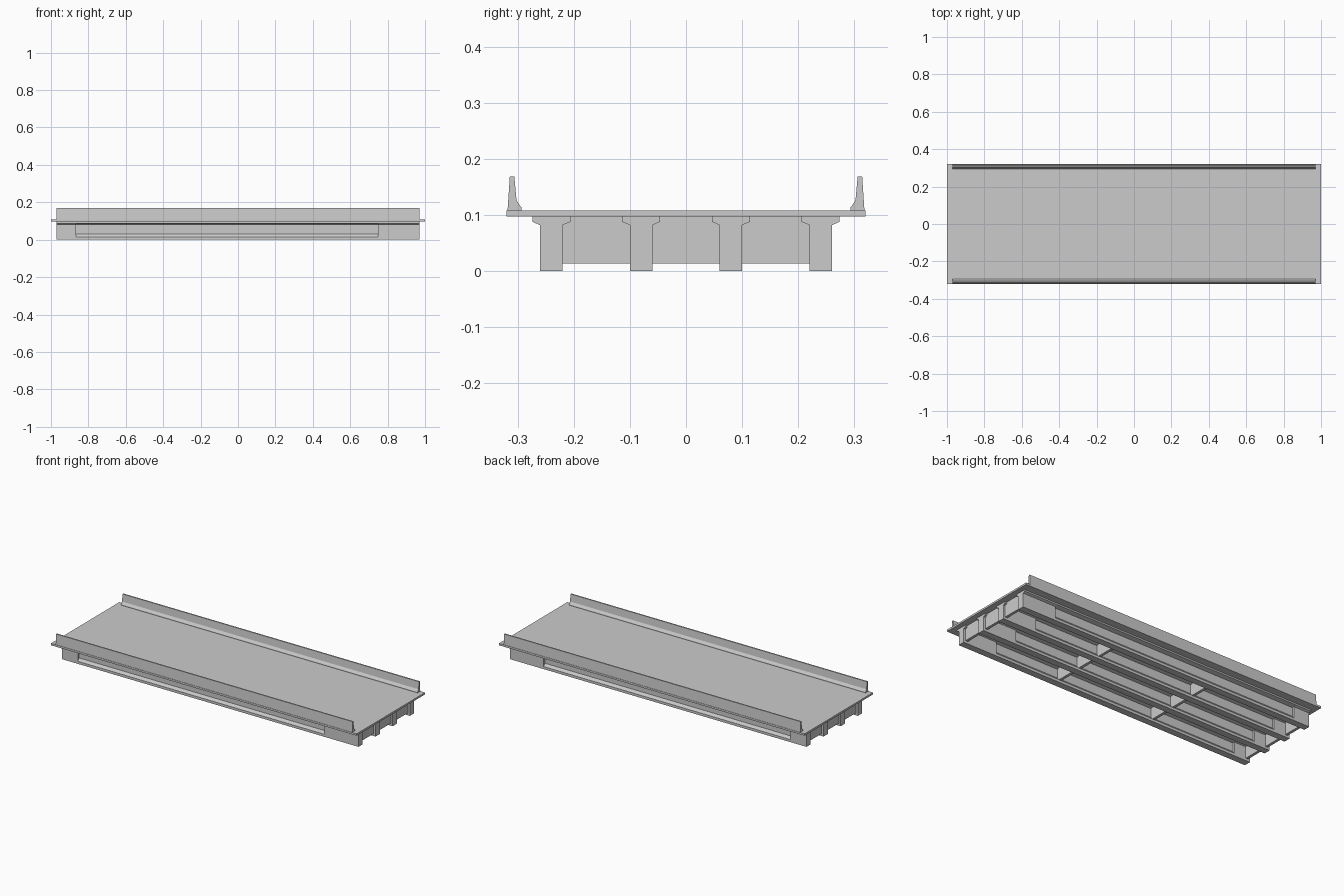
import bpy, bmesh

if "Cube" in bpy.data.objects:
    bpy.data.objects.remove(bpy.data.objects["Cube"])

GIRDER_Y = (-0.24, -0.08, 0.08, 0.24)


def loft(name, sections):
    """Skin a list of (x, [(y, z), ...]) sections that share a point count."""
    bm = bmesh.new()
    rings = [[bm.verts.new((x, y, z)) for y, z in pts] for x, pts in sections]
    n = len(rings[0])
    for a, b in zip(rings, rings[1:]):
        for i in range(n):
            j = (i + 1) % n
            bm.faces.new((a[i], a[j], b[j], b[i]))
    bm.faces.new(rings[0])
    bm.faces.new(rings[-1])
    bmesh.ops.remove_doubles(bm, verts=bm.verts[:], dist=1e-5)
    bmesh.ops.recalc_face_normals(bm, faces=bm.faces[:])
    mesh = bpy.data.meshes.new(name)
    bm.to_mesh(mesh)
    bm.free()
    obj = bpy.data.objects.new(name, mesh)
    bpy.context.collection.objects.link(obj)
    return obj


def box(name, x0, x1, y0, y1, z0, z1):
    pts = [(y0, z0), (y1, z0), (y1, z1), (y0, z1)]
    return loft(name, [(x0, pts), (x1, pts)])


# Deck slab
box("deck", -1, 1, -0.32, 0.32, 0.097, 0.108)

# Parapet barriers, sloped at the foot on the road side
barrier = [(0.318, 0.108), (0.314, 0.169), (0.306, 0.169),
           (0.302, 0.126), (0.293, 0.113), (0.293, 0.108)]
for label, s in (("front", -1), ("back", 1)):
    pts = [(s * y, z) for y, z in barrier]
    loft(label + "_parapet", [(-0.97, pts), (0.97, pts)])


# Girders: solid end blocks with a thin web between them
def girder_section(cy, web):
    half = [(0.02, 0), (0.02, 0.015), (web, 0.03), (web, 0.082),
            (0.034, 0.088), (0.034, 0.097)]
    return ([(cy + y, z) for y, z in half]
            + [(cy - y, z) for y, z in reversed(half)])


for i, cy in enumerate(GIRDER_Y):
    block, thin = girder_section(cy, 0.02), girder_section(cy, 0.008)
    loft(f"girder_{i + 1}", [(-0.97, block), (-0.866, block), (-0.866, thin),
                             (0.749, thin), (0.749, block), (0.97, block)])

# Cross diaphragms in each bay, at the ends and third points
for i, x in enumerate((-0.95, -0.317, 0.317, 0.95)):
    for j, (a, b) in enumerate(zip(GIRDER_Y, GIRDER_Y[1:])):
        box(f"diaphragm_{i + 1}_{j + 1}", x - 0.008, x + 0.008,
            a + 0.006, b - 0.006, 0.014, 0.097)
